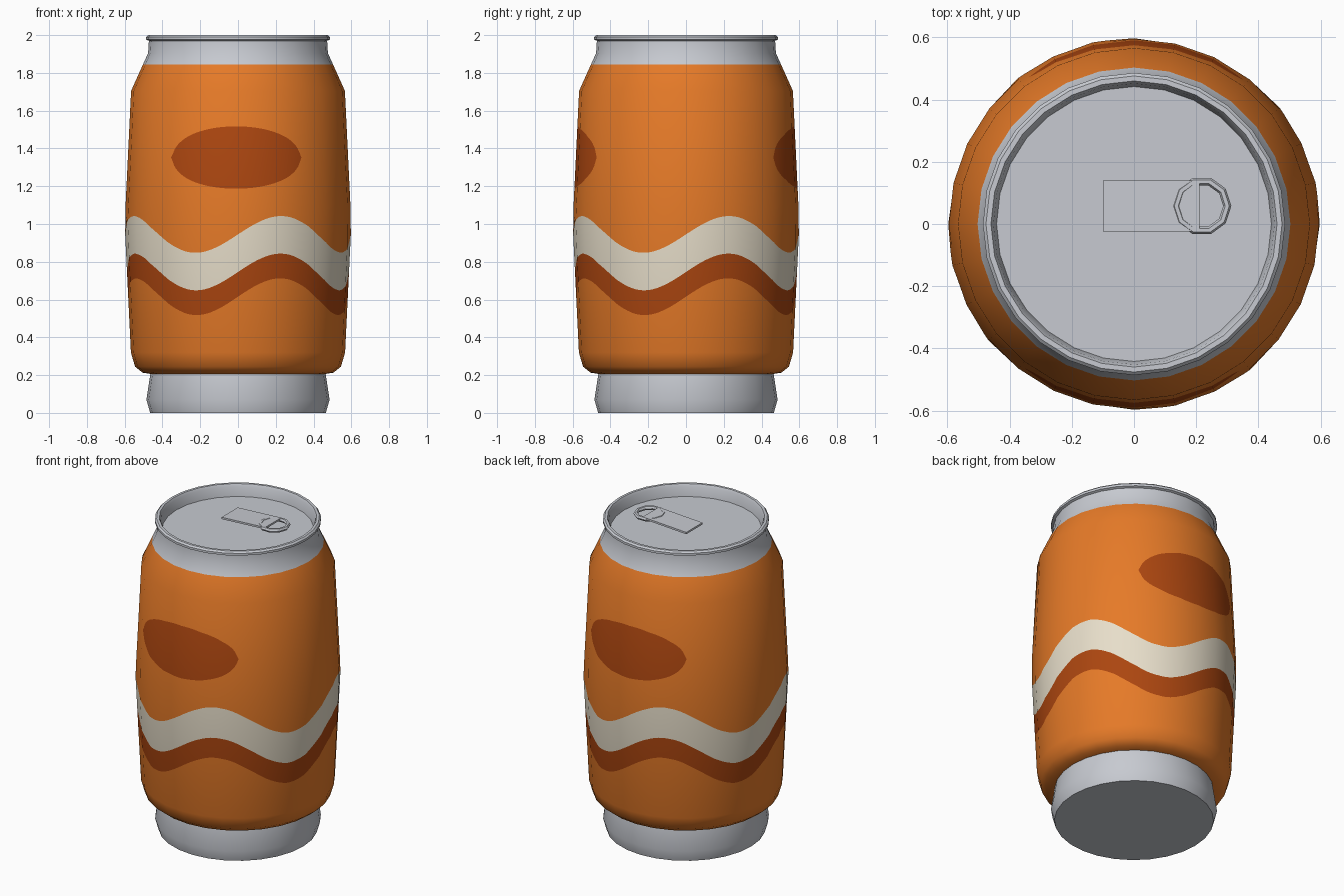
import bpy, bmesh, math
from mathutils import Vector

if "Cube" in bpy.data.objects:
    bpy.data.objects.remove(bpy.data.objects["Cube"])

SIDES, SUB = 28, 12          # 28-sided can, each side split for the painted bands


def material(name, rgb):
    m = bpy.data.materials.new(name)
    m.diffuse_color = (*rgb, 1)
    m.use_nodes = True
    m.node_tree.nodes["Principled BSDF"].inputs["Base Color"].default_value = m.diffuse_color
    return m


orange = material("orange", (0.79, 0.195, 0.021))
rust = material("rust red", (0.41, 0.061, 0.005))
cream = material("cream", (0.80, 0.73, 0.59))
silver = material("silver", (0.57, 0.59, 0.635))


def make_object(name, bm, mats):
    me = bpy.data.meshes.new(name)
    bm.to_mesh(me)
    bm.free()
    for m in mats:
        me.materials.append(m)
    ob = bpy.data.objects.new(name, me)
    bpy.context.collection.objects.link(ob)
    return ob


def smooth(ob, angle=35):
    bpy.ops.object.select_all(action='DESELECT')
    ob.select_set(True)
    bpy.context.view_layer.objects.active = ob
    bpy.ops.object.shade_smooth_by_angle(angle=math.radians(angle))


def lathe(name, profile, cap_first=False, cap_last=False):
    bm = bmesh.new()
    rings = [[bm.verts.new((r * math.cos(2 * math.pi * i / SIDES),
                            r * math.sin(2 * math.pi * i / SIDES), z))
              for i in range(SIDES)] for r, z in profile]
    for a, b in zip(rings, rings[1:]):
        for i in range(SIDES):
            j = (i + 1) % SIDES
            bm.faces.new((a[i], a[j], b[j], b[i]))
    if cap_first:
        bm.faces.new(rings[0][::-1])
    if cap_last:
        bm.faces.new(rings[-1])
    ob = make_object(name, bm, [silver])
    smooth(ob)
    return ob


# Painted body: rows follow the waves and the oval, sides stay 28-gon
PROFILE = [(0.455, 0.205), (0.505, 0.213), (0.545, 0.245), (0.567, 0.32),
           (0.60, 1.0), (0.566, 1.705), (0.503, 1.845)]


def lerp_profile(values, z):
    for k in range(len(PROFILE) - 1):
        z0, z1 = PROFILE[k][1], PROFILE[k + 1][1]
        if z <= z1 or k == len(PROFILE) - 2:
            t = (z - z0) / (z1 - z0)
            return values[k] + (values[k + 1] - values[k]) * t


radii = [p[0] for p in PROFILE]
segs = [Vector((b[1] - a[1], a[0] - b[0])).normalized()
        for a, b in zip(PROFILE, PROFILE[1:])]
prof_normals = [segs[0]] + [(a + b).normalized() for a, b in zip(segs, segs[1:])] + [segs[-1]]


def row_heights(a):
    wave = 0.097 * math.sin(4 * a)
    theta = (math.degrees(a) + 90 + 1 + 90) % 180 - 90      # oval on front and back
    u = theta / 35.7
    h = 0.165 * math.sqrt(max(0, 1 - u * u))
    return [0.205, 0.213, 0.245, 0.32, 0.45, 0.615 + wave, 0.746 + wave,
            0.945 + wave, 1.1, 1.352 - h, 1.352 + h, 1.6, 1.705, 1.845]


ROW_MATERIAL = {5: 1, 6: 2, 9: 1}
bm = bmesh.new()
columns = []
for s in range(SIDES):
    a0, a1 = (2 * math.pi * k / SIDES for k in (s, s + 1))
    for j in range(SUB):
        t = j / SUB
        x = math.cos(a0) * (1 - t) + math.cos(a1) * t
        y = math.sin(a0) * (1 - t) + math.sin(a1) * t
        col, last = [], None
        for z in row_heights(a0 + (a1 - a0) * t):
            if z != last:
                r = lerp_profile(radii, z)
                v = bm.verts.new((x * r, y * r, z))
            col.append(v)
            last = z
        columns.append(col)
for i, a in enumerate(columns):
    b = columns[(i + 1) % len(columns)]
    for k in range(len(a) - 1):
        loop = list(dict.fromkeys((a[k], b[k], b[k + 1], a[k + 1])))
        if len(loop) > 2:
            f = bm.faces.new(loop)
            f.smooth = True
            f.material_index = ROW_MATERIAL.get(k, 0)
body = make_object("painted_body", bm, [orange, rust, cream])
normals = []
for v in body.data.vertices:
    n = lerp_profile(prof_normals, v.co.z).normalized()
    d = Vector((v.co.x, v.co.y)).normalized()
    normals.append((d.x * n.x, d.y * n.x, n.y))
body.data.normals_split_custom_set_from_vertices(normals)

# Metal base, neck with rolled rim, and recessed lid
lathe("metal_base", [(0.465, 0), (0.485, 0.07), (0.463, 0.213)], cap_first=True)
lathe("neck_rim_and_lid", [(0.503, 1.845), (0.476, 1.905), (0.472, 1.97), (0.486, 1.976),
                           (0.486, 1.99), (0.476, 2.0), (0.46, 2.0), (0.452, 1.985),
                           (0.442, 1.925)], cap_last=True)

# Pull tab plate, slightly raised towards the ring
bm = bmesh.new()
bmesh.ops.create_cube(bm, size=1)
for v in bm.verts:
    x = 0.055 + v.co.x * 0.31
    v.co = (x, 0.058 + v.co.y * 0.165, 1.974 + 0.055 * (x + 0.1) + v.co.z * 0.012)
make_object("tab_plate", bm, [silver])

# Pull tab ring
bpy.ops.mesh.primitive_torus_add(major_segments=10, minor_segments=6, major_radius=0.082,
                                 minor_radius=0.013, location=(0.218, 0.058, 1.985),
                                 rotation=(0, 0, math.radians(0)))
ring = bpy.context.object
ring.name = "tab_ring"
ring.data.materials.append(silver)
smooth(ring, 30)
